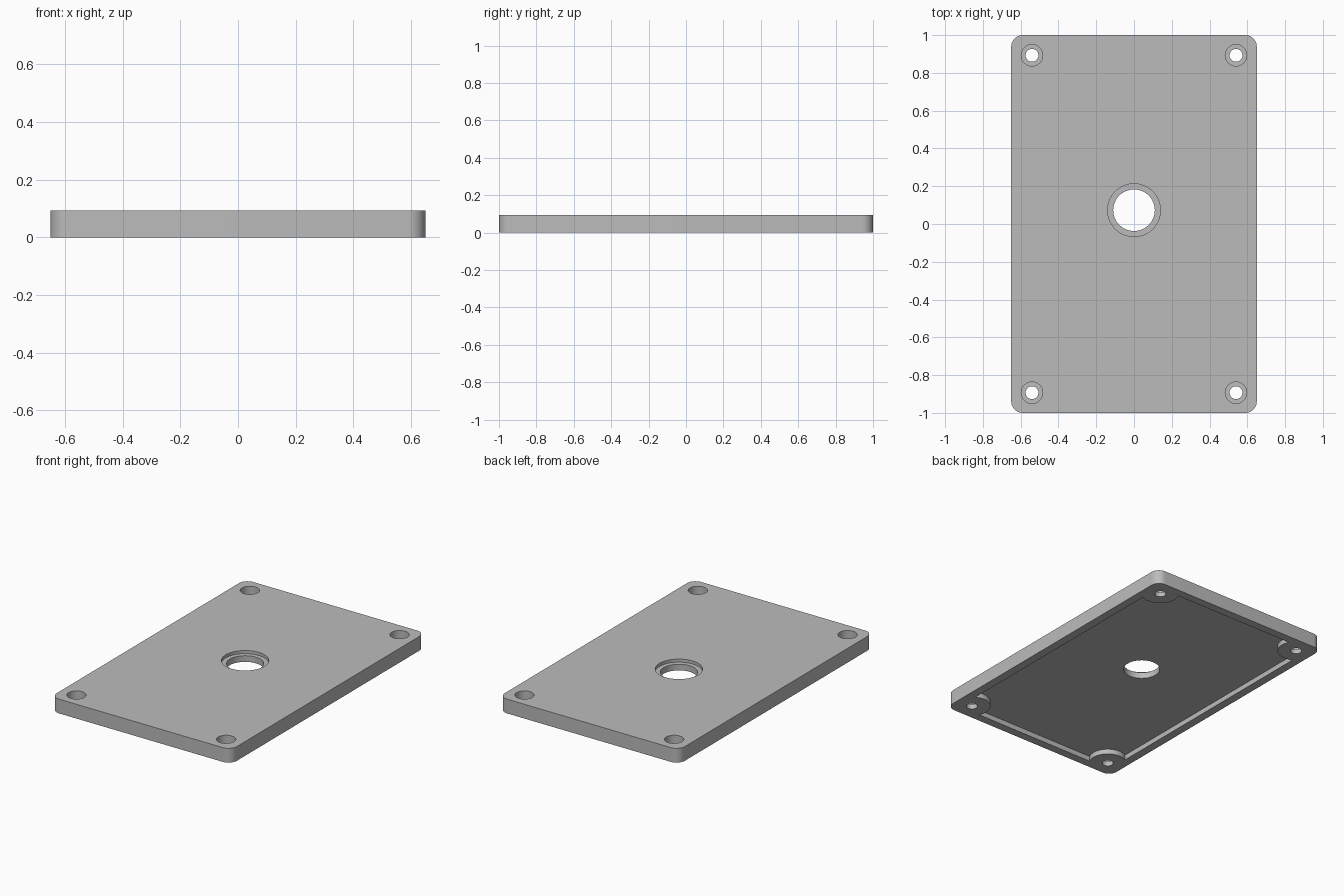
import bpy, bmesh
from math import radians

if "Cube" in bpy.data.objects:
    bpy.data.objects.remove(bpy.data.objects["Cube"], do_unlink=True)

WIDTH, LENGTH, HEIGHT = 1.30, 2.0, 0.093
CORNER, RIM, POCKET = 0.06, 0.055, 0.033
SCREW_X, SCREW_Y = 0.54, 0.893
HOLE_Y = 0.073

grey = bpy.data.materials.new("light_grey")
grey.use_nodes = True
colour = (0.5, 0.5, 0.5, 1)
grey.diffuse_color = colour
grey.node_tree.nodes["Principled BSDF"].inputs["Base Color"].default_value = colour


def finish(name, bm, helper):
    mesh = bpy.data.meshes.new(name)
    bm.to_mesh(mesh)
    bm.free()
    mesh.materials.append(grey)
    ob = bpy.data.objects.new(name, mesh)
    bpy.context.collection.objects.link(ob)
    ob.hide_render = helper
    return ob


def slab(name, width, length, low, high, radius=0, helper=True):
    """Upright block with optionally rounded vertical edges."""
    bm = bmesh.new()
    bmesh.ops.create_cube(bm, size=1)
    bmesh.ops.scale(bm, vec=(width, length, high - low), verts=bm.verts)
    bmesh.ops.translate(bm, vec=(0, 0, (low + high) / 2), verts=bm.verts)
    if radius:
        upright = [e for e in bm.edges
                   if abs(e.verts[0].co.z - e.verts[1].co.z) > 0.01]
        bmesh.ops.bevel(bm, geom=upright, offset=radius, segments=10,
                        profile=0.5, affect='EDGES')
    return finish(name, bm, helper)


def drill(name, x, y, radius, low, high):
    bm = bmesh.new()
    bmesh.ops.create_cone(bm, cap_ends=True, segments=64, radius1=radius,
                          radius2=radius, depth=high - low)
    bmesh.ops.translate(bm, vec=(x, y, (low + high) / 2), verts=bm.verts)
    return finish(name, bm, True)


def cut(target, cutter):
    mod = target.modifiers.new("cut", 'BOOLEAN')
    mod.operation = 'DIFFERENCE'
    mod.solver = 'EXACT'
    mod.object = cutter
    bpy.context.view_layer.objects.active = target
    bpy.ops.object.modifier_apply(modifier=mod.name)
    bpy.data.objects.remove(cutter, do_unlink=True)


# Rounded cover plate
plate = slab("cover_plate", WIDTH, LENGTH, 0, HEIGHT, CORNER, helper=False)
corners = [(sx * SCREW_X, sy * SCREW_Y) for sx in (-1, 1) for sy in (-1, 1)]

# Underside pocket, leaving a rim and round screw bosses
pocket = slab("pocket_cutter", WIDTH - 2 * RIM, LENGTH - 2 * RIM, -0.1, POCKET)
for x, y in corners:
    cut(pocket, drill("boss_cutter", x, y, 0.113, -0.2, 0.2))
    # Clear the slivers left between each boss and the corner
    bm = bmesh.new()
    bmesh.ops.create_cube(bm, size=0.15)
    sx, sy = (1 if x > 0 else -1), (1 if y > 0 else -1)
    bmesh.ops.translate(bm, verts=bm.verts,
                        vec=(x + sx * 0.075, y + sy * 0.075, -0.04))
    cut(pocket, finish("sliver_cutter", bm, True))
cut(plate, pocket)

# Counterbored screw holes
for x, y in corners:
    cut(plate, drill("screw_hole_cutter", x, y, 0.034, -0.2, 0.2))
    cut(plate, drill("counterbore_cutter", x, y, 0.057, 0.03, 0.2))

# Central opening with a shallow stepped seat
cut(plate, drill("opening_cutter", 0, HOLE_Y, 0.11, -0.2, 0.2))
cut(plate, drill("seat_cutter", 0, HOLE_Y, 0.14, HEIGHT - 0.02, 0.2))

# Smooth curved walls, crisp edges
bpy.ops.object.select_all(action='DESELECT')
plate.select_set(True)
bpy.context.view_layer.objects.active = plate
bpy.ops.object.shade_smooth_by_angle(angle=radians(30))
